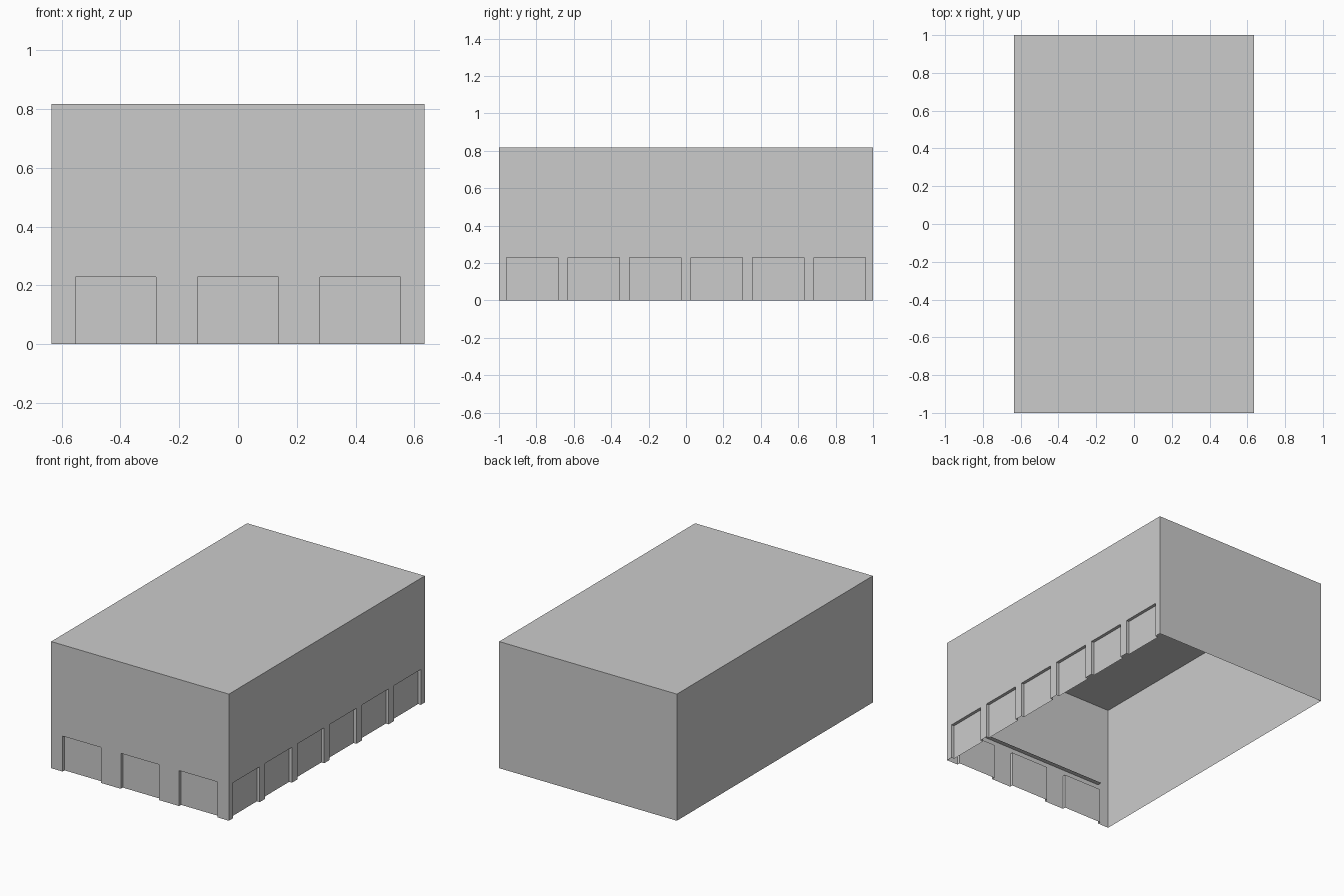
import bpy
from mathutils import Vector

cube = bpy.data.objects.get("Cube")
if cube:
    bpy.data.objects.remove(cube, do_unlink=True)

W, L, H = 0.635, 1.0, 0.818       # half width, half length, height
DOOR_W, DOOR_H, DEPTH = 0.274, 0.229, 0.02

grey = bpy.data.materials.new("plain grey")
grey.use_nodes = True
colour = (0.6, 0.6, 0.6, 1)
grey.diffuse_color = colour
grey.node_tree.nodes["Principled BSDF"].inputs["Base Color"].default_value = colour


def sheet(name, faces):
    """Object made of separate flat polygons, each a list of points."""
    verts, polys = [], []
    for face in faces:
        polys.append(list(range(len(verts), len(verts) + len(face))))
        verts += [tuple(p) for p in face]
    mesh = bpy.data.meshes.new(name)
    mesh.from_pydata(verts, [], polys)
    mesh.materials.append(grey)
    obj = bpy.data.objects.new(name, mesh)
    bpy.context.collection.objects.link(obj)
    return obj


def wall(name, mid, along, half, doors=()):
    """Outward-facing wall, with a shallow recessed bay at each door centre."""
    mid, along = Vector(mid), Vector(along)
    inward = Vector((0, 0, 1)).cross(along)

    def at(u, z, d=0):
        return mid + along * u + inward * d + Vector((0, 0, z))

    # Wall outline, notched around the doorways
    outline = [at(-half, 0)]
    for c in doors:
        a, b = c - DOOR_W / 2, c + DOOR_W / 2
        outline += [at(a, 0), at(a, DOOR_H), at(b, DOOR_H), at(b, 0)]
    outline += [at(half, 0), at(half, H), at(-half, H)]
    sheet(name, [outline])

    # Recessed door panel, two jambs and the head
    for i, c in enumerate(doors):
        a, b, h, d = c - DOOR_W / 2, c + DOOR_W / 2, DOOR_H, DEPTH
        sheet(f"{name}_door_{i + 1}", [
            [at(a, 0, d), at(b, 0, d), at(b, h, d), at(a, h, d)],
            [at(a, 0), at(a, 0, d), at(a, h, d), at(a, h)],
            [at(b, 0, d), at(b, 0), at(b, h), at(b, h, d)],
            [at(a, h, d), at(b, h, d), at(b, h), at(a, h)],
        ])


# Four walls, with doors along the front and one long side
wall("front_wall", (0, -L, 0), (1, 0, 0), W, [0.4165 * i for i in (-1, 0, 1)])
wall("left_wall", (W, 0, 0), (0, 1, 0), L, [0.329 * (i - 2.5) for i in range(6)])
wall("back_wall", (0, L, 0), (-1, 0, 0), W)
wall("right_wall", (-W, 0, 0), (0, -1, 0), L)

# Flat roof
sheet("roof", [[(-W, -L, H), (W, -L, H), (W, L, H), (-W, L, H)]])

# Narrow ledge inside the front wall, above the doors
x, y, z = 0.555, -L + 0.03, 0.27
sheet("inner_ledge", [[(-x, y, z), (x, y, z), (x, -L, z), (-x, -L, z)]])
